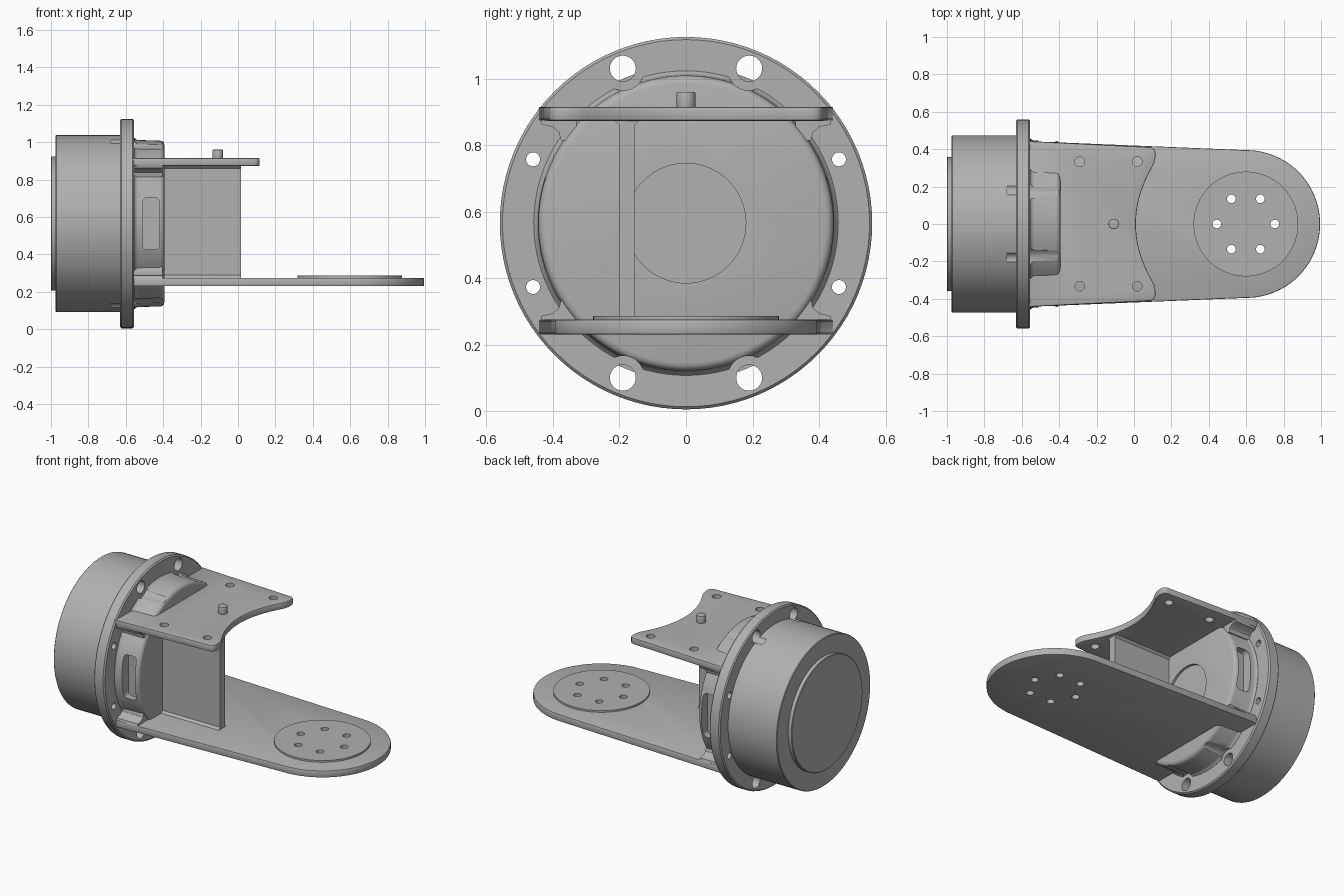
import bpy, bmesh
from math import sin, cos, pi
from mathutils import Matrix

default = bpy.data.objects.get("Cube")
if default:
    bpy.data.objects.remove(default, do_unlink=True)

AXIS_Z = 0.565    # height of the housing axis, which runs along x
SEGMENTS = 96

grey = bpy.data.materials.new("machined_grey")
grey.use_nodes = True
COLOR = (0.44, 0.44, 0.44, 1)
grey.diffuse_color = COLOR
grey.node_tree.nodes["Principled BSDF"].inputs["Base Color"].default_value = COLOR


def activate(obj):
    bpy.ops.object.select_all(action="DESELECT")
    obj.select_set(True)
    bpy.context.view_layer.objects.active = obj


def make(name, bm):
    bmesh.ops.recalc_face_normals(bm, faces=bm.faces)
    mesh = bpy.data.meshes.new(name)
    bm.to_mesh(mesh)
    bm.free()
    mesh.materials.append(grey)
    obj = bpy.data.objects.new(name, mesh)
    bpy.context.collection.objects.link(obj)
    return obj


def lathe(name, profile):
    """Turn (x, radius) points about the housing axis."""
    bm = bmesh.new()
    angles = [2 * pi * i / SEGMENTS for i in range(SEGMENTS)]
    rings = [[bm.verts.new((x, r * cos(a), AXIS_Z + r * sin(a))) for a in angles]
             for x, r in profile]
    for a, b in zip(rings, rings[1:]):
        for i in range(SEGMENTS):
            j = (i + 1) % SEGMENTS
            bm.faces.new((a[i], a[j], b[j], b[i]))
    bm.faces.new(rings[0])
    bm.faces.new(rings[-1])
    return make(name, bm)


def prism(name, outline, depth):
    """Extrude a closed 3D outline by a vector."""
    bm = bmesh.new()
    face = bm.faces.new([bm.verts.new(p) for p in outline])
    extruded = bmesh.ops.extrude_face_region(bm, geom=[face])["geom"]
    verts = [v for v in extruded if isinstance(v, bmesh.types.BMVert)]
    bmesh.ops.translate(bm, verts=verts, vec=depth)
    return make(name, bm)


def rod(name, center, radius, length, along="Z", segments=32):
    bm = bmesh.new()
    matrix = Matrix.Translation(center)
    if along == "X":
        matrix = matrix @ Matrix.Rotation(pi / 2, 4, "Y")
    bmesh.ops.create_cone(bm, cap_ends=True, segments=segments, radius1=radius,
                          radius2=radius, depth=length, matrix=matrix)
    return make(name, bm)


def apply_modifier(obj, kind, **settings):
    modifier = obj.modifiers.new(kind.title(), kind)
    for key, value in settings.items():
        setattr(modifier, key, value)
    activate(obj)
    bpy.ops.object.modifier_apply(modifier=modifier.name)


def bevel(obj, width, segments=2):
    apply_modifier(obj, "BEVEL", width=width, segments=segments,
                   limit_method="ANGLE", angle_limit=0.6)


def cut(obj, cutters):
    for cutter in cutters:
        cutter.hide_render = True
        apply_modifier(obj, "BOOLEAN", object=cutter,
                       operation="DIFFERENCE", solver="EXACT")
        bpy.data.objects.remove(cutter, do_unlink=True)


def finish(*objects):
    for obj in objects:
        activate(obj)
        bpy.ops.object.shade_smooth_by_angle(angle=0.55)


def bolt_rods(y, dz, radius, x0, x1):
    """Four cutters along x, mirrored across the housing axis."""
    return [rod("bolt_cutter", ((x0 + x1) / 2, sy * y, AXIS_Z + sz * dz),
                radius, x1 - x0, "X")
            for sy in (-1, 1) for sz in (-1, 1)]


# Motor drum with raised rear cover
drum = lathe("motor_drum", [(-0.975, 0.47), (-0.971, 0.474), (-0.62, 0.474)])
rear_cover = lathe("rear_cover", [(-1.0, 0.355), (-0.997, 0.359), (-0.97, 0.359)])
cut(drum, bolt_rods(0.19, 0.465, 0.039, -0.68, -0.6))

# Mounting flange with its bolt holes
flange = lathe("mounting_flange", [(-0.63, 0.553), (-0.623, 0.56),
                                   (-0.563, 0.56), (-0.555, 0.552)])
cut(flange, bolt_rods(0.19, 0.465, 0.039, -0.7, -0.5)
    + bolt_rods(0.46, 0.192, 0.021, -0.7, -0.5))

# Front housing with filleted foot, rounded rim and bolt clearances
housing = lathe("front_housing", [(-0.6, 0.458), (-0.554, 0.458), (-0.546, 0.45),
                                  (-0.535, 0.446), (-0.418, 0.444), (-0.405, 0.44),
                                  (-0.397, 0.432), (-0.394, 0.42)])
cut(housing, bolt_rods(0.19, 0.465, 0.066, -0.555, -0.3))

# Shallow round recess in the front and a rounded pocket on each side
cut(housing, [rod("recess_cutter", (-0.394, 0, AXIS_Z), 0.18, 0.03, "X", 64)])


def slot_outline(y):
    points = []
    for k in range(4):
        cx = -0.465 + 0.018 * (1 if k in (0, 3) else -1)
        cz = AXIS_Z + 0.113 * (1 if k < 2 else -1)
        for i in range(6):
            a = (k + i / 5) * pi / 2
            points.append((cx + 0.027 * cos(a), y, cz + 0.027 * sin(a)))
    return points


cut(housing, [prism("slot_cutter", slot_outline(side * 0.38), (0, side * 0.15, 0))
              for side in (-1, 1)])


# Bracket plates: tapered sides, built from one half of the outline
def plate(name, half, z0, z1):
    outline = half + [(x, -y) for x, y in reversed(half) if y > 0.0001]
    obj = prism(name, [(x, y, z0) for x, y in outline], (0, 0, z1 - z0))
    bevel(obj, 0.006)
    return obj


nose = [(0.6 + 0.395 * sin(i * pi / 48), 0.395 * cos(i * pi / 48)) for i in range(24)]
lower_half = [(-0.57, 0.443)] + nose + [(0.995, 0)]
lower_plate = plate("lower_arm_plate", lower_half, 0.23, 0.275)

scoop = [(0.01 + 0.95 * (y / 50) ** 2, y / 50) for y in range(15, -1, -1)]
corner = [(0.085, 0.411), (0.1, 0.407), (0.111, 0.396), (0.115, 0.38),
          (0.114, 0.355), (0.108, 0.325)]
upper_plate = plate("upper_plate", [(-0.57, 0.443)] + corner + scoop, 0.873, 0.915)

# Round output pad on the arm, with a ring of six through holes
pad = rod("output_pad", (0.598, 0, 0.279), 0.28, 0.014, segments=SEGMENTS)
for part in (lower_plate, pad):
    cut(part, [rod("ring_cutter", (0.598 + 0.155 * cos(i * pi / 3),
                                   0.155 * sin(i * pi / 3), 0.26), 0.023, 0.2)
               for i in range(6)])

# Four screw holes and a locating peg on the upper plate
cut(upper_plate, [rod("screw_cutter", (x, side * 0.333, 0.9), 0.026, 0.2)
                  for x in (-0.29, 0.017) for side in (-1, 1)])
peg = rod("locating_peg", (-0.108, 0, 0.93), 0.028, 0.06)
bevel(peg, 0.004)

# Upright web between the plates, with a small fillet strip at each end
bm = bmesh.new()
bmesh.ops.create_cube(bm, size=1, matrix=Matrix.Translation((-0.2, -0.178, 0.574))
                      @ Matrix.Diagonal((0.43, 0.046, 0.61, 1)))
web = make("upright_web", bm)
for z, direction in ((0.274, 1), (0.874, -1)):
    strip = [(-0.4, -0.216, z), (-0.4, -0.14, z),
             (-0.4, -0.155, z + direction * 0.015),
             (-0.4, -0.201, z + direction * 0.015)]
    prism("web_fillet", strip, (0.415, 0, 0))

# Corner gussets blending the housing into the plates
for side in (-1, 1):
    for plate_z, inward in ((0.874, -1), (0.274, 1)):
        section = [(0.33, 0), (0.438, 0), (0.434, 0.012), (0.4, 0.02),
                   (0.382, 0.036), (0.376, 0.06), (0.33, 0.06)]
        finish(prism("corner_gusset",
                     [(-0.57, side * y, plate_z + inward * d) for y, d in section],
                     (0.165, 0, 0)))

finish(drum, rear_cover, flange, housing, lower_plate, upper_plate, pad, peg)
